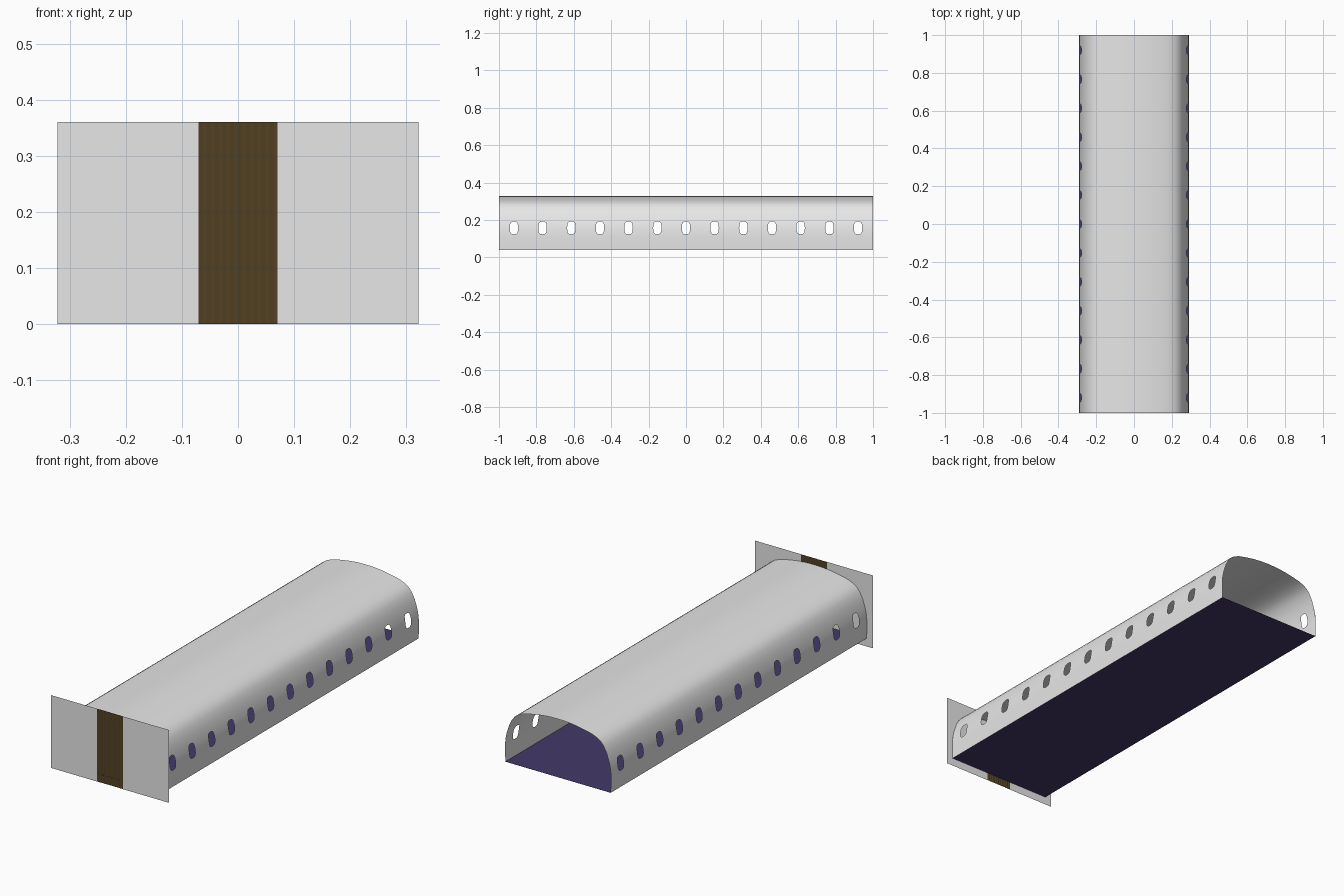
import bpy, bmesh, math

if "Cube" in bpy.data.objects:
    bpy.data.objects.remove(bpy.data.objects["Cube"])

def material(name, rgb):
    m = bpy.data.materials.new(name)
    m.diffuse_color = (*rgb, 1)
    m.use_nodes = True
    m.node_tree.nodes["Principled BSDF"].inputs["Base Color"].default_value = m.diffuse_color
    return m

WHITE = material("cabin_grey", (0.8, 0.8, 0.8))
PURPLE = material("carpet_purple", (0.055, 0.041, 0.14))
BROWN = material("curtain_brown", (0.085, 0.053, 0.017))

def finish(name, bm, mat, angle=None):
    bmesh.ops.remove_doubles(bm, verts=bm.verts, dist=1e-5)
    bmesh.ops.recalc_face_normals(bm, faces=bm.faces)
    me = bpy.data.meshes.new(name)
    bm.to_mesh(me)
    bm.free()
    me.materials.append(mat)
    ob = bpy.data.objects.new(name, me)
    bpy.context.collection.objects.link(ob)
    if angle:
        bpy.ops.object.select_all(action='DESELECT')
        ob.select_set(True)
        bpy.context.view_layer.objects.active = ob
        bpy.ops.object.shade_smooth_by_angle(angle=math.radians(angle))
    return ob

def quad(bm, pts):
    bm.faces.new([bm.verts.new(p) for p in pts])

# Cabin cross-section, right half (x, z) from floor to crown
LOW, HIGH = 0.115, 0.2
PROFILE = [(0.288, 0.04), (0.29, LOW), (0.288, 0.15), (0.282, 0.18), (0.276, HIGH),
           (0.266, 0.23), (0.25, 0.26), (0.235, 0.278), (0.215, 0.292), (0.185, 0.304),
           (0.15, 0.312), (0.1, 0.321), (0.05, 0.3265), (0, 0.328)]

def wall_x(z):
    for (x0, z0), (x1, z1) in zip(PROFILE, PROFILE[1:]):
        if z <= z1 + 1e-9:
            return x0 + (x1 - x0) * (z - z0) / (z1 - z0)
    return 0

WINDOWS, PITCH, START = 13, 0.1533, -0.9965
END = START + WINDOWS * PITCH
ys = [START + PITCH * i / 4 for i in range(WINDOWS * 4 + 1)]
ys = [-1.0] + ys + [1.0]

# Cabin shell with window openings
bm = bmesh.new()
for s in (1, -1):
    for (x0, z0), (x1, z1) in zip(PROFILE, PROFILE[1:]):
        band = LOW - 1e-6 <= z0 and z1 <= HIGH + 1e-6
        for a, b in zip(ys, ys[1:]):
            if band and a > START - 1e-6 and b < END + 1e-6:
                continue
            quad(bm, [(s * x0, a, z0), (s * x0, b, z0), (s * x1, b, z1), (s * x1, a, z1)])
    # one ring of faces around each rounded window
    square = []
    for k in range(4):
        t = [-1, -0.5, 0, 0.5]
        square += [[(u, -1), (1, u), (-u, 1), (-1, -u)][k] for u in t]
    for w in range(WINDOWS):
        yc, zc = START + PITCH * (w + 0.5), (LOW + HIGH) / 2
        rings = [[], [], []]
        for u, v in square:
            f = (abs(u) ** 3.2 + abs(v) ** 3.2) ** (-1 / 3.2)
            outer = (u * PITCH / 2, v * (HIGH - LOW) / 2)
            inner = (u * f * 0.022, v * f * 0.034)
            for r, t in enumerate((0, 0.5, 1)):
                y = yc + outer[0] * (1 - t) + inner[0] * t
                z = zc + outer[1] * (1 - t) + inner[1] * t
                rings[r].append((s * wall_x(z), y, z))
        for o, i in zip(rings, rings[1:]):
            for k in range(16):
                n = (k + 1) % 16
                quad(bm, [o[k], o[n], i[n], i[k]])
finish("cabin_shell", bm, WHITE, 40)

# Floor
bm = bmesh.new()
quad(bm, [(-0.288, -1, 0.04), (0.288, -1, 0.04), (0.288, 1, 0.04), (-0.288, 1, 0.04)])
finish("cabin_floor", bm, PURPLE)

# Front bulkhead panels either side of the doorway
bm = bmesh.new()
for s in (1, -1):
    quad(bm, [(s * 0.07, -1, 0), (s * 0.322, -1, 0), (s * 0.322, -1, 0.36), (s * 0.07, -1, 0.36)])
finish("front_bulkhead", bm, WHITE)

# Pleated curtain closing the doorway
bm = bmesh.new()
N = 20
pts = [(-0.07 + 0.14 * i / N, -1 + 0.0015 * (i % 2)) for i in range(N + 1)]
for (xa, ya), (xb, yb) in zip(pts, pts[1:]):
    quad(bm, [(xa, ya, 0), (xb, yb, 0), (xb, yb, 0.36), (xa, ya, 0.36)])
finish("doorway_curtain", bm, BROWN)
